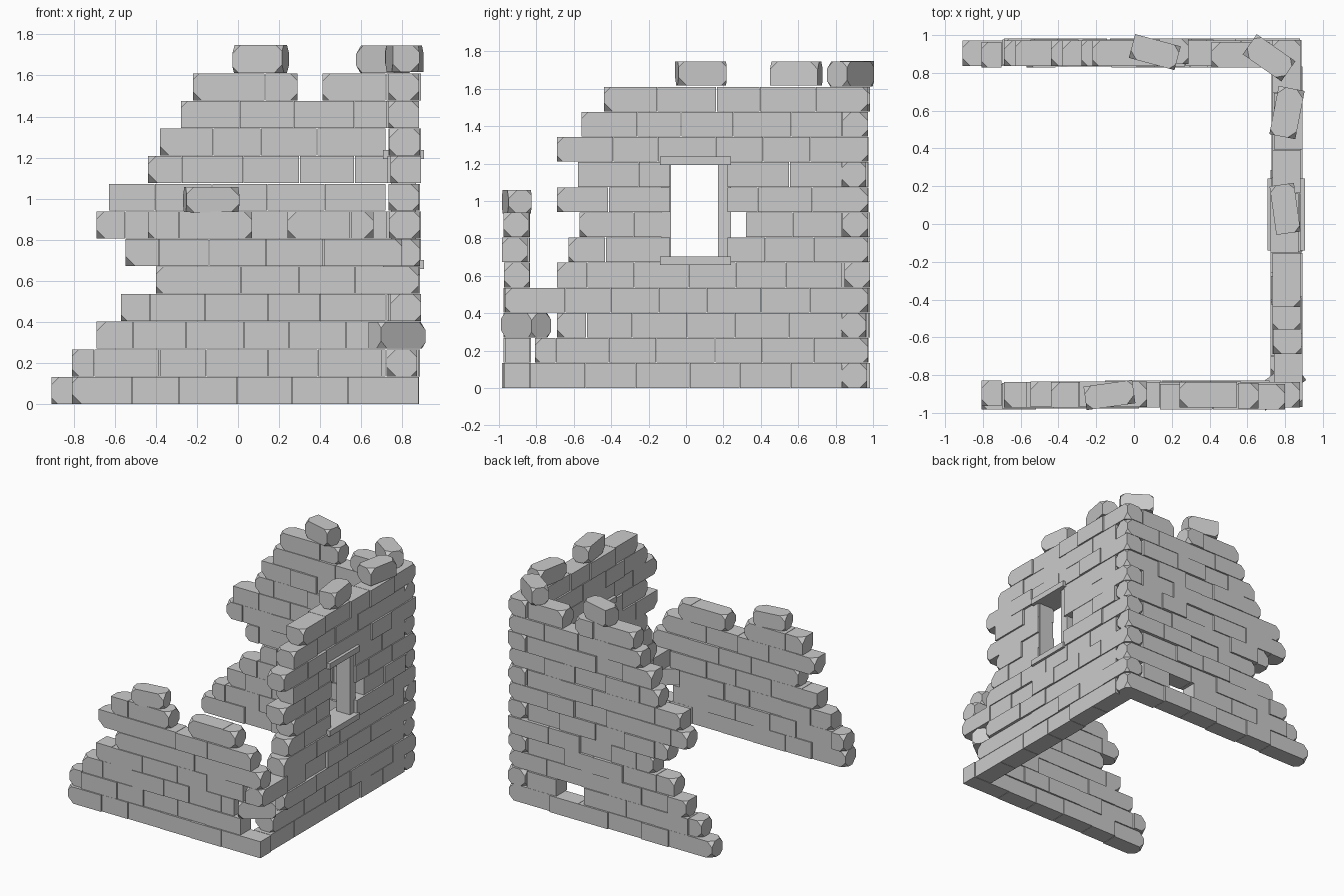
import bpy, bmesh, random
from math import radians
from mathutils import Matrix, Vector

if "Cube" in bpy.data.objects:
    bpy.data.objects.remove(bpy.data.objects["Cube"])

random.seed(7)
H = 0.1343            # height of one stone course
GAP = 0.003


def stone(bm, centre, size, rot=0, chip=None, amount=0.04):
    """Box stone; chip(co) picks which corners get cut off."""
    m = Matrix.Translation(centre) @ Matrix.Rotation(rot, 4, 'Z')
    verts = bmesh.ops.create_cube(bm, size=1.0)['verts']
    chosen = [v for v in verts if chip and chip(v.co)]
    for v in verts:
        v.co = m @ Vector([c * s for c, s in zip(v.co, size)])
    for v in chosen:
        bmesh.ops.bevel(bm, geom=[v], offset=amount * random.uniform(0.7, 1.2),
                        segments=1, profile=0.5, affect='VERTICES')


def finish(bm, name):
    bmesh.ops.recalc_face_normals(bm, faces=bm.faces)
    me = bpy.data.meshes.new(name)
    bm.to_mesh(me)
    bm.free()
    ob = bpy.data.objects.new(name, me)
    bpy.context.collection.objects.link(ob)
    return ob


def cuts(a, b, row):
    """Running-bond joints between a and b."""
    pts, p = [a], -1.08 + (0.135 if row % 2 else 0)
    while p < b:
        q = p + random.uniform(-0.03, 0.03)
        if q - pts[-1] > 0.11 and b - q > 0.11:
            pts.append(q)
        p += 0.27
    return pts + [b]


def wall(name, axis, depth, thick, rows):
    """rows: per course a list of (start, end, start_free, end_free)."""
    bm = bmesh.new()
    for r, runs in enumerate(rows):
        for a, b, free_a, free_b in runs:
            pts = cuts(a, b, r)
            for i, (p, q) in enumerate(zip(pts, pts[1:])):
                lo = free_a and i == 0
                hi = free_b and i == len(pts) - 2
                k = 0 if axis == 'x' else 1

                def chip(co):
                    return ((lo and co[k] < 0) or (hi and co[k] > 0)) and random.random() < 0.8
                out = random.choice((0, 0, 0.004, -0.004, 0.01, -0.01))
                c, d = (p + q) / 2, depth + out
                l, h = q - p - GAP, H - GAP
                z = (r + 0.5) * H
                if axis == 'x':
                    stone(bm, (c, d, z), (l, thick, h), 0, chip)
                else:
                    stone(bm, (d, c, z), (thick, l, h), 0, chip)
    return finish(bm, name)


# Back wall: ragged left edge, one missing stone low down, interlocked corner
back_start = [-.91, -.81, -.69, -.57, -.39, -.52, -.69, -.63, -.44, -.38, -.28, -.22]
back = []
for r, s in enumerate(back_start):
    end = 0.88 if r % 2 == 0 else 0.72
    back.append([(s, end, True, r % 2 == 0)])
back[1] = [(-.81, .22, True, False), (.46, .72, False, False)]
back[11] = [(-.22, .29, True, True), (.41, .72, True, False)]
wall("back_wall", 'x', 0.905, 0.135, back)

# Front wall: low and broken at both ends
front = [[(-.81, .88, True, False)], [(-.81, .70, True, False)],
         [(-.69, .64, True, False)], [(-.57, .72, True, False)],
         [(-.40, .88, True, True)], [(-.55, .80, True, True)],
         [(-.44, .07, True, True), (.24, .66, True, True)]]
wall("front_wall", 'x', -0.905, 0.135, front)

# Right wall: full height, window gap in courses 5 to 8
right_start = [-.835, -.81, -.69, -.97, -.69, -.63, -.57, -.69, -.58, -.69, -.56, -.44]
side = []
for r, s in enumerate(right_start):
    end = 0.835 if r % 2 == 0 else 0.975
    free = r > 0
    if 5 <= r <= 8:
        gap_end = 0.32 if r == 6 else 0.22
        side.append([(s, -.085, free, False), (gap_end, end, False, r % 2 == 1)])
    else:
        side.append([(s, end, free, r % 2 == 1)])
wall("right_wall", 'y', 0.807, 0.15, side)

# Window frame: sill, lintel and jambs
bm = bmesh.new()
for z in (0.68, 1.215):
    stone(bm, (0.806, 0.05, z), (0.20, 0.38, 0.045))
for y, t in ((-0.105, 0.05), (0.205, 0.07)):
    stone(bm, (0.806, y, 0.948), (0.12, t, 0.50))
finish(bm, "window_frame")

# Loose stones lying on top, plus the twisted corner stone
loose = {
    "loose_stone_front": ((-.13, -.905, 7 * H + .055), (.26, .125, .125), 8),
    "loose_stone_back": ((.11, .91, 12 * H + .068), (.25, .13, .136), -15),
    "loose_stone_corner": ((.715, .88, 12 * H + .068), (.25, .13, .134), -35),
    "loose_stone_side_a": ((.81, .59, 12 * H + .07), (.26, .14, .13), 79),
    "loose_stone_side_b": ((.80, .08, 12 * H + .07), (.26, .13, .13), 98),
    "corner_stone": ((.765, -.855, 2.5 * H), (.27, .13, .13), 37),
}
for name, (c, s, ang) in loose.items():
    bm = bmesh.new()
    stone(bm, c, s, radians(ang), lambda co: random.random() < 0.85, 0.038)
    finish(bm, name)
